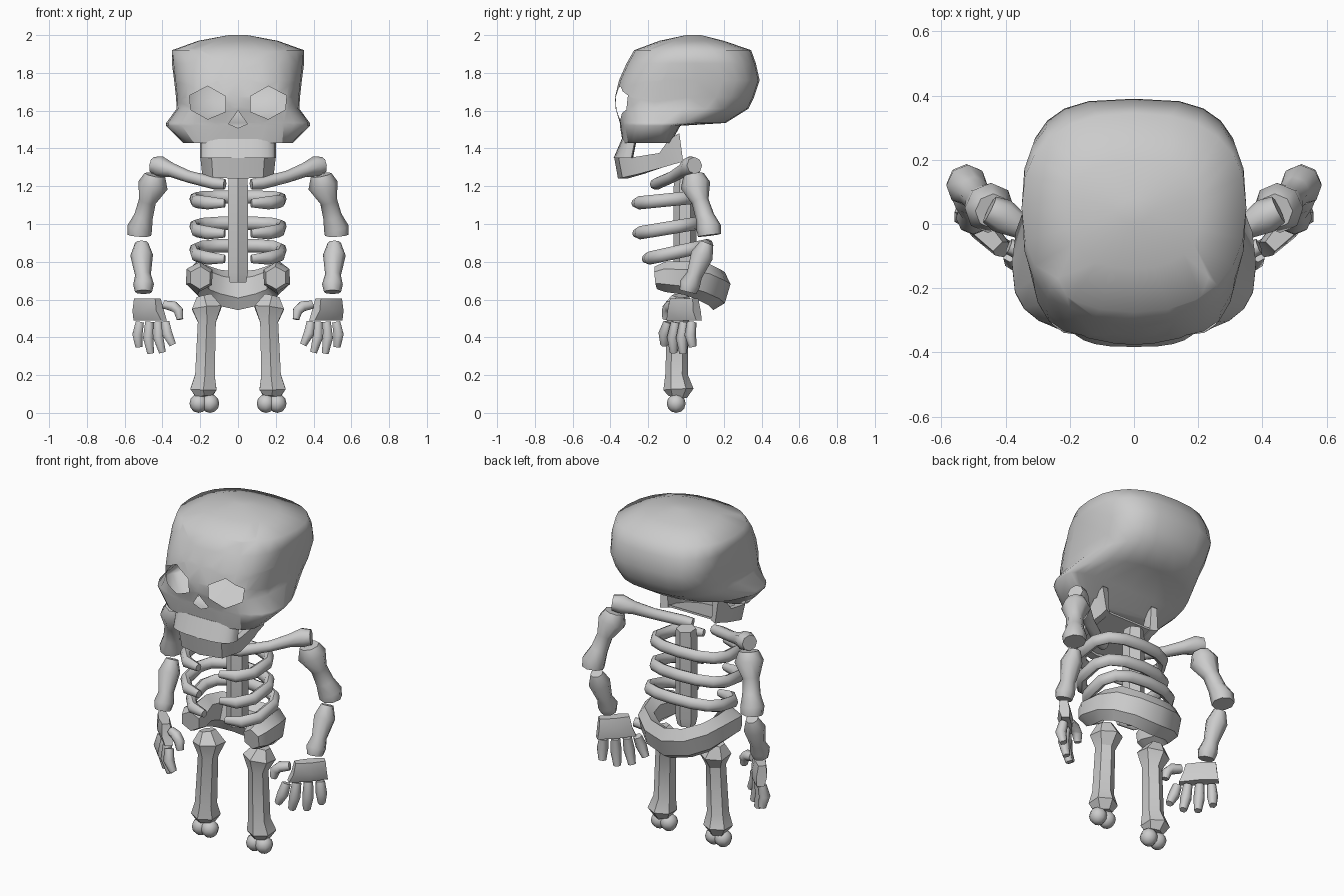
import bpy, bmesh, math
from mathutils import Vector

if "Cube" in bpy.data.objects:
    bpy.data.objects.remove(bpy.data.objects["Cube"])

MAT = bpy.data.materials.new("bone grey")
MAT.diffuse_color = (0.6, 0.6, 0.6, 1)
MAT.use_nodes = True
MAT.node_tree.nodes["Principled BSDF"].inputs["Base Color"].default_value = MAT.diffuse_color


def finish(name, bm, angle):
    bmesh.ops.recalc_face_normals(bm, faces=bm.faces)
    me = bpy.data.meshes.new(name)
    bm.to_mesh(me)
    bm.free()
    me.materials.append(MAT)
    ob = bpy.data.objects.new(name, me)
    bpy.context.collection.objects.link(ob)
    bpy.ops.object.select_all(action='DESELECT')
    ob.select_set(True)
    bpy.context.view_layer.objects.active = ob
    bpy.ops.object.shade_smooth_by_angle(angle=math.radians(angle))
    return ob


def loft(rings):
    """Skin a list of equal-length closed rings and cap both ends."""
    bm = bmesh.new()
    vs = [[bm.verts.new(p) for p in r] for r in rings]
    n = len(vs[0])
    for a, b in zip(vs, vs[1:]):
        for i in range(n):
            j = (i + 1) % n
            bm.faces.new((a[i], a[j], b[j], b[i]))
    bm.faces.new(vs[0][::-1])
    bm.faces.new(vs[-1])
    bmesh.ops.recalc_face_normals(bm, faces=bm.faces)
    return bm


def bone(name, pts, ref=(0, 1, 0), sides=8, angle=50, s=1):
    """Tube along pts of (x, y, z, radius[, radius along ref]); s mirrors x."""
    ps = [Vector((p[0] * s, p[1], p[2])) for p in pts]
    rings = []
    for i, p in enumerate(ps):
        t = (ps[min(i + 1, len(ps) - 1)] - ps[max(i - 1, 0)]).normalized()
        u = t.cross(Vector(ref)).normalized()
        v = u.cross(t)
        ru, rv = pts[i][3], pts[i][-1]
        ang = [math.pi / 2 + math.tau * k / sides for k in range(sides)]
        rings.append([p + u * ru * math.cos(a) + v * rv * math.sin(a) for a in ang])
    return finish(name, loft(rings), angle)


def spow(c, n):
    return math.copysign(abs(c) ** (2 / n), c)


def oval(z, yf, yb, w, wy, nf=3.3, nb=3.3, count=24):
    """Level ring: boxy oval, widest at wy, with its own front and back shape."""
    out = []
    for i in range(count):
        s, c = math.sin(math.tau * i / count), math.cos(math.tau * i / count)
        n, d = (nf, wy - yf) if c < 0 else (nb, yb - wy)
        out.append((w * spow(s, n), wy + d * spow(c, n), z))
    return out


def cut_hole(bm, poly):
    """Open a convex hole (x, z outline) through the front of the shell."""
    cx = sum(p[0] for p in poly) / len(poly)
    cz = sum(p[1] for p in poly) / len(poly)
    planes = []

    def inside():
        bm.normal_update()
        res = []
        for f in bm.faces:
            c = f.calc_center_median()
            if c.y < -0.15 and f.normal.y < 0 and all((c - o).dot(n) < 0 for o, n in planes):
                res.append(f)
        return res

    for (ax, az), (bx, bz) in zip(poly, poly[1:] + poly[:1]):
        n = Vector((bz - az, 0, ax - bx)).normalized()
        o = Vector((ax, 0, az))
        if (Vector((cx, 0, cz)) - o).dot(n) > 0:
            n = -n
        fs = inside()
        geom = list({e for f in fs for e in f.edges} | {v for f in fs for v in f.verts}) + fs
        bmesh.ops.bisect_plane(bm, geom=geom, dist=1e-5, plane_co=o, plane_no=n)
        planes.append((o, n))
    bmesh.ops.delete(bm, geom=inside(), context='FACES')


# Skull: hollow shell with eye and nose openings
skull = loft([
    oval(1.43, -0.335, -0.08, 0.29, -0.18),
    oval(1.52, -0.35, -0.03, 0.38, -0.13, 2.8),
    oval(1.535, -0.352, 0.21, 0.38, -0.12, 2.8, 2.2),
    oval(1.61, -0.372, 0.33, 0.325, -0.02, 3.3, 2.7),
    oval(1.67, -0.376, 0.36, 0.328, 0.02, 3.3, 3),
    oval(1.76, -0.355, 0.39, 0.338, 0.05, 3.1, 3.1),
    oval(1.85, -0.315, 0.37, 0.35, 0.05, 2.7, 2.8),
    oval(1.92, -0.275, 0.345, 0.35, 0.05, 2.3, 2.4),
    oval(1.97, -0.14, 0.2, 0.21, 0.04, 2.3, 2.3),
    oval(2.0, 0.0, 0.08, 0.05, 0.04, 2, 2)])
for s in (1, -1):
    cut_hole(skull, [(s * x, z) for x, z in (
        (0.16, 1.73), (0.257, 1.68), (0.25, 1.605), (0.16, 1.555), (0.065, 1.595), (0.065, 1.675))])
cut_hole(skull, [(0, 1.6), (0.05, 1.53), (0, 1.508), (-0.05, 1.53)])
finish("skull", skull, 75)

# Upper teeth block and U-shaped jaw with a thin floor
finish("upper_teeth", loft([oval(1.35, -0.383, -0.28, 0.2, -0.29, 2.8),
                            oval(1.45, -0.34, -0.26, 0.2, -0.27, 2.8)]), 50)
half = [(0.19, -0.035, 1.33, 1.48), (0.19, -0.09, 1.315, 1.45), (0.2, -0.14, 1.30, 1.376),
        (0.2, -0.27, 1.265, 1.355), (0.14, -0.357, 1.245, 1.352), (0, -0.38, 1.24, 1.352)]
jaw = half + [(-x, y, b, t) for x, y, b, t in half[-2::-1]]
finish("jaw", loft([[(x * 0.95, y + 0.02, b), (x, y, t), (x * 0.8, -0.04 + (y + 0.04) * 0.82, t),
                     (x * 0.75, -0.04 + (y + 0.04) * 0.8, b)] for x, y, b, t in jaw]), 45)
finish("jaw_floor", loft([[(x * 0.9, y * 0.9 - 0.01, b + h) for x, y, b, t in jaw]
                          for h in (0.003, 0.015)]), 30)

# Spine
bone("spine", [(0, -0.005, 0.69, 0.05), (0, -0.005, 0.74, 0.06), (0, -0.005, 1.2, 0.06),
               (0, 0, 1.26, 0.055)], sides=6, angle=30)

# Ribs: three hoops open at the front, tilted down forward
for i, (zf, zb, yf) in enumerate(((1.11, 1.14, -0.27), (0.95, 1.0, -0.265), (0.815, 0.88, -0.215))):
    side = [(0.07, 0), (0.16, 0.02), (0.22, 0.09), (0.228, 0.22), (0.19, 0.285), (0.11, 0.32), (0, 0.33)]
    side = side + [(-x, d) for x, d in side[-2::-1]]
    k = len(side) - 1
    bone(f"rib_{i + 1}", [(x, yf + d, zf + (zb - zf) * d / 0.3) + ((0.02, 0.022) if j in (0, k) else (0.03, 0.035))
                          for j, (x, d) in enumerate(side)], ref=(0, 0, 1))

# Pelvis: open band with thick front ends
half = [(0.2, -0.16, 0.715, 0.06, 0.06), (0.205, -0.11, 0.72, 0.08, 0.08),
        (0.215, 0.0, 0.715, 0.055, 0.09), (0.19, 0.09, 0.695, 0.05, 0.1),
        (0.11, 0.15, 0.665, 0.055, 0.1), (0, 0.175, 0.645, 0.055, 0.105)]
bone("pelvis", half + [(-p[0],) + p[1:] for p in half[-2::-1]], ref=(0, 0.3, 1), sides=6, angle=35)

# Paired parts
for s, tag in ((1, "left"), (-1, "right")):
    bone(f"collarbone_{tag}", [(0.07, -0.165, 1.21, 0.028), (0.12, -0.15, 1.215, 0.033),
                               (0.26, -0.07, 1.25, 0.032), (0.35, -0.01, 1.285, 0.038),
                               (0.41, 0.025, 1.305, 0.055), (0.45, 0.045, 1.31, 0.045)], ref=(0, 0, 1), s=s)
    bone(f"upper_arm_{tag}", [(0.44, 0.04, 1.26, 0.055), (0.45, 0.05, 1.205, 0.08),
                              (0.48, 0.075, 1.12, 0.046), (0.50, 0.10, 1.04, 0.05),
                              (0.52, 0.12, 0.98, 0.066), (0.522, 0.125, 0.94, 0.062)], s=s)
    bone(f"forearm_{tag}", [(0.51, 0.11, 0.9, 0.035), (0.51, 0.085, 0.835, 0.06),
                            (0.503, 0.045, 0.73, 0.042), (0.5, 0.02, 0.68, 0.055),
                            (0.5, 0.01, 0.64, 0.045)], s=s)
    # Palm turned so its inner edge faces forward
    rings = []
    for z, hw, th, cx in ((0.605, 0.08, 0.03, 0.48), (0.54, 0.09, 0.042, 0.475), (0.49, 0.105, 0.03, 0.465)):
        rings.append([(s * (cx + 0.7 * (a * hw) - 0.7 * b * th), -0.01 + 0.75 * a * hw + 0.7 * b * th, z)
                      for a, b in ((-1, -0.7), (0, -1), (1, -0.7), (1, 0.7), (0, 1), (-1, 0.7))])
    finish(f"palm_{tag}", loft(rings), 45)
    tips = ((0.52, 0.03, 0.525, 0.035, 0.35), (0.47, -0.01, 0.462, -0.015, 0.315),
            (0.425, -0.055, 0.40, -0.065, 0.32), (0.385, -0.095, 0.345, -0.115, 0.36))
    for i, (x0, y0, x1, y1, z1) in enumerate(tips):
        zm = (0.48 + z1) / 2
        bone(f"finger_{i + 1}_{tag}", [(x0, y0, 0.48, 0.025),
                                       ((x0 + x1) / 2 + 0.01, (y0 + y1) / 2 - 0.01, zm, 0.031),
                                       (x1, y1, z1, 0.021)], sides=6, angle=65, s=s)
    bone(f"thumb_{tag}", [(0.39, -0.07, 0.573, 0.025), (0.34, -0.09, 0.563, 0.031),
                          (0.315, -0.1, 0.54, 0.029), (0.307, -0.105, 0.495, 0.02)],
         sides=6, angle=65, s=s)
    # Leg and small lumpy foot
    bone(f"leg_{tag}", [(0.18, -0.03, 0.62, 0.045), (0.165, -0.035, 0.555, 0.09), (0.165, -0.045, 0.48, 0.055),
                        (0.175, -0.05, 0.2, 0.06), (0.183, -0.04, 0.125, 0.08), (0.178, -0.045, 0.085, 0.05)],
         sides=6, angle=30, s=s)
    for i, x in enumerate((0.148, 0.208)):
        bm = bmesh.new()
        bmesh.ops.create_uvsphere(bm, u_segments=8, v_segments=6, radius=0.05)
        bmesh.ops.scale(bm, vec=(0.98, 1, 1), verts=bm.verts)
        bmesh.ops.translate(bm, vec=(s * x, -0.052, 0.05), verts=bm.verts)
        finish(f"foot_{i + 1}_{tag}", bm, 50)
